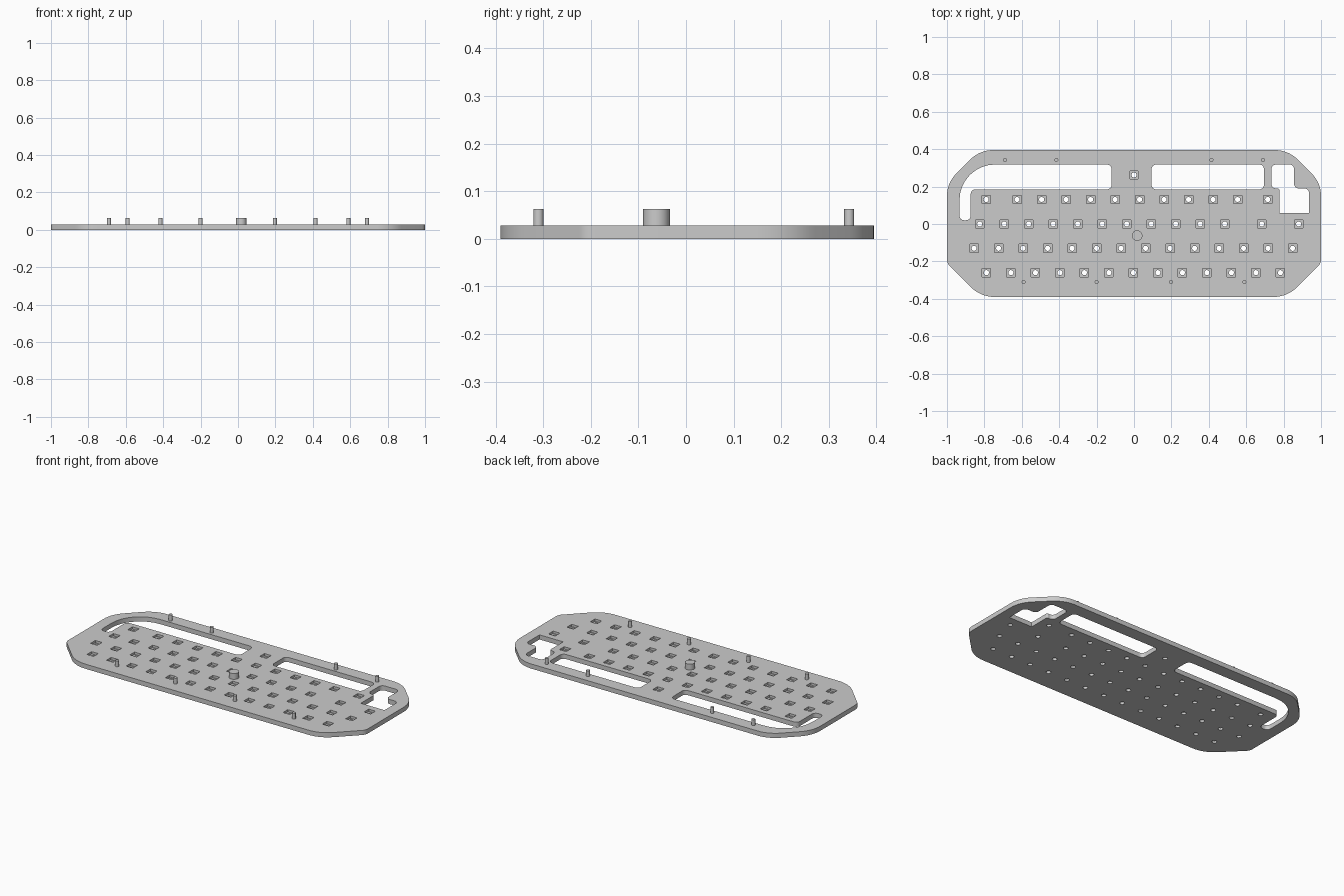
import bpy, bmesh, math
from mathutils import Vector

if "Cube" in bpy.data.objects:
    bpy.data.objects.remove(bpy.data.objects["Cube"], do_unlink=True)

THICK, PEG_TOP, POCKET_FLOOR = 0.028, 0.063, 0.014
PITCH = 0.131

grey = bpy.data.materials.new("plain grey")
grey.use_nodes = True
grey.diffuse_color = (0.6, 0.6, 0.6, 1)
grey.node_tree.nodes["Principled BSDF"].inputs["Base Color"].default_value = (0.6, 0.6, 0.6, 1)


def rounded(corners, steps=8):
    """Turn (x, y, radius) corners into a 2D outline with filleted corners."""
    out = []
    for i, (x, y, r) in enumerate(corners):
        p = Vector((x, y))
        a = (Vector(corners[i - 1][:2]) - p).normalized()
        b = (Vector(corners[(i + 1) % len(corners)][:2]) - p).normalized()
        if r == 0:
            out.append(p)
            continue
        half = a.angle(b) / 2
        bisector = (a + b).normalized()
        centre = p + bisector * (r / math.sin(half))
        start = p + a * (r / math.tan(half)) - centre
        end = p + b * (r / math.tan(half)) - centre
        # Sweep from the first tangent point to the second
        turn = math.atan2(start.x * end.y - start.y * end.x, start.dot(end))
        first = math.atan2(start.y, start.x)
        for k in range(steps + 1):
            t = first + turn * k / steps
            out.append(centre + r * Vector((math.cos(t), math.sin(t))))
    return out


def circle(x, y, r, n=24):
    return [Vector((x + r * math.cos(math.tau * k / n), y + r * math.sin(math.tau * k / n)))
            for k in range(n)]


def square(x, y, s):
    h = s / 2
    return [Vector((x + i * h, y + j * h)) for i, j in ((-1, -1), (1, -1), (1, 1), (-1, 1))]


def prisms(name, outlines, z0, z1):
    """One object made of upright prisms, one per outline."""
    bm = bmesh.new()
    for pts in outlines:
        low = [bm.verts.new((p.x, p.y, z0)) for p in pts]
        high = [bm.verts.new((p.x, p.y, z1)) for p in pts]
        bm.faces.new(low[::-1])
        bm.faces.new(high)
        for i in range(len(pts)):
            bm.faces.new((low[i - 1], low[i], high[i], high[i - 1]))
    bmesh.ops.recalc_face_normals(bm, faces=bm.faces)
    mesh = bpy.data.meshes.new(name)
    bm.to_mesh(mesh)
    bm.free()
    mesh.materials.append(grey)
    ob = bpy.data.objects.new(name, mesh)
    bpy.context.collection.objects.link(ob)
    return ob


def select(ob):
    bpy.ops.object.select_all(action="DESELECT")
    ob.select_set(True)
    bpy.context.view_layer.objects.active = ob


def cut(target, cutter):
    mod = target.modifiers.new("cut", "BOOLEAN")
    mod.operation = "DIFFERENCE"
    mod.solver = "EXACT"
    mod.object = cutter
    select(target)
    bpy.ops.object.modifier_apply(modifier=mod.name)
    bpy.data.objects.remove(cutter, do_unlink=True)


# Plate outline: long octagon with softened corners
right_side = [(0.82, -0.39, 0.18), (1, -0.21, 0.05), (1, 0.22, 0.17), (0.825, 0.395, 0.17)]
left_side = [(-x, y, r) for x, y, r in reversed(right_side)]
plate = prisms("plate", [rounded(right_side + left_side)], 0, THICK)

# Slots along the back edge
R = 0.025
hook_slot = [(-0.12, 0.318, R), (-0.933, 0.318, 0.19), (-0.933, 0.02, R),
             (-0.873, 0.02, R), (-0.873, 0.185, R), (-0.12, 0.185, R)]
long_slot = [(0.094, 0.185, R), (0.695, 0.185, R), (0.695, 0.318, R), (0.094, 0.318, R)]
step_slot = [(0.735, 0.318, R), (0.735, 0.19, R), (0.778, 0.19, 0.01), (0.778, 0.06, 0),
             (0.936, 0.06, 0), (0.936, 0.19, R), (0.856, 0.19, R), (0.856, 0.318, R)]

# Grid of holes, staggered row by row: y, first x, count, extra x positions
rows = [(0.131, -0.625, 10, (-0.79, 0.715)),
        (0.0, -0.825, 11, (0.683, 0.88)),
        (-0.13, -0.855, 14, ()),
        (-0.26, -0.789, 13, ())]
spots = [(0, 0.262)]
for y, x0, count, extra in rows:
    spots += [(x0 + PITCH * k, y) for k in range(count)] + [(x, y) for x in extra]

slots = [rounded(s) for s in (hook_slot, long_slot, step_slot)]
cut(plate, prisms("slot_cutter", slots, -0.1, 0.1))
cut(plate, prisms("hole_cutter", [circle(x, y, 0.0135) for x, y in spots], -0.1, 0.1))
# Square recesses around the holes on the top face
cut(plate, prisms("pocket_cutter", [square(x, y, 0.045) for x, y in spots], POCKET_FLOOR, 0.1))

# Pegs standing on the plate
pegs = [(x, 0.343) for x in (-0.69, -0.415, 0.414, 0.69)]
pegs += [(x, -0.31) for x in (-0.59, -0.2, 0.197, 0.59)]
parts = [plate, prisms("centre_post", [circle(0.017, -0.062, 0.028, 32)], THICK, PEG_TOP)]
for i, (x, y) in enumerate(pegs):
    parts.append(prisms(f"peg_{i + 1}", [circle(x, y, 0.0105)], THICK, PEG_TOP))

for ob in parts:
    select(ob)
    bpy.ops.object.shade_smooth_by_angle(angle=math.radians(30))
